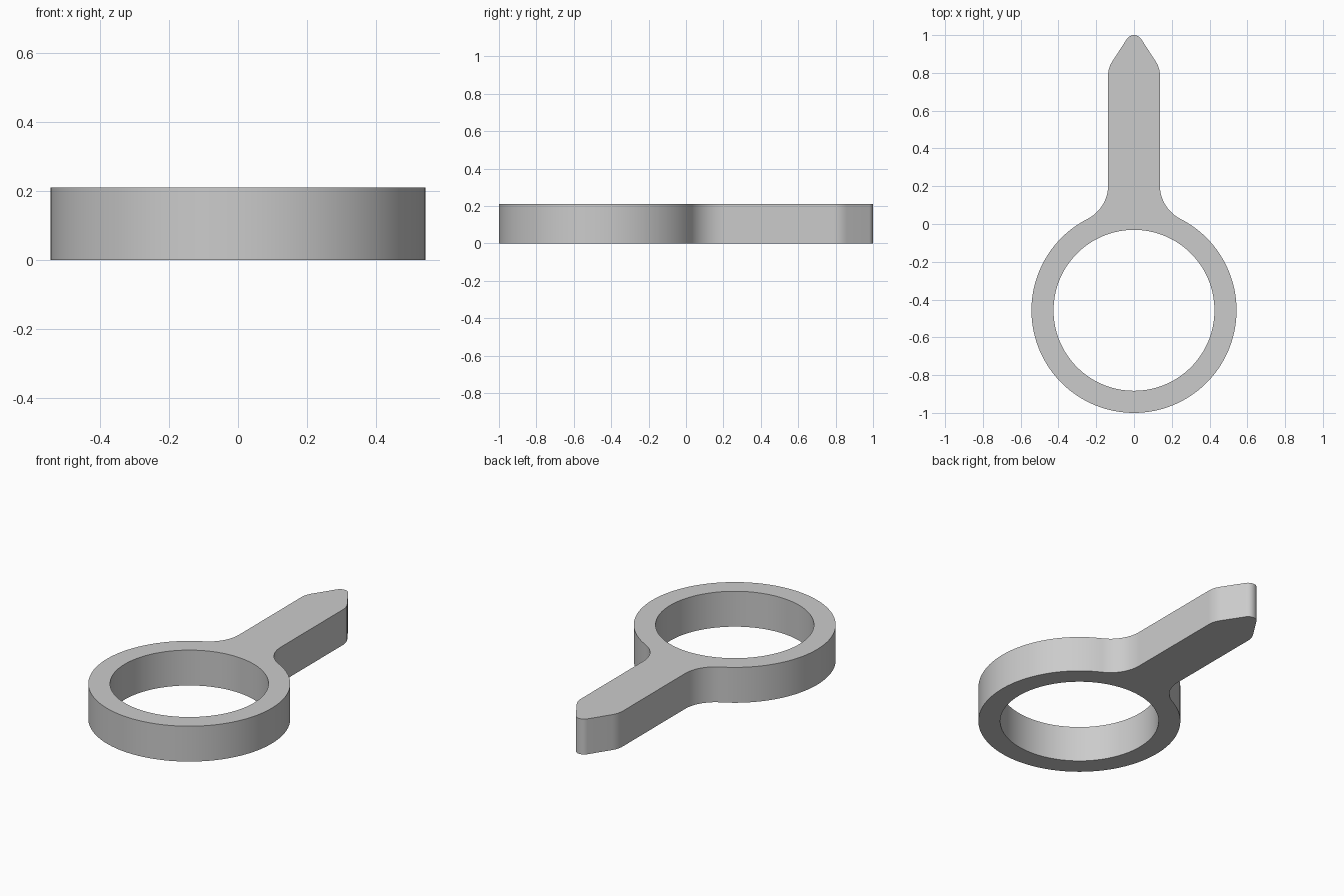
import bpy
import bmesh
from math import sin, cos, tan, atan2, radians, pi, sqrt
from mathutils import Vector

if "Cube" in bpy.data.objects:
    bpy.data.objects.remove(bpy.data.objects["Cube"], do_unlink=True)

HEIGHT = 0.21
RING_Y, OUTER, INNER = -0.457, 0.543, 0.426
HALF = 0.137                      # half width of the handle
FILLET = 0.2                      # blend between ring and handle
TIP_R, CORNER_R, TAPER = 0.045, 0.13, radians(33)


def arc(cx, cy, r, start, end, steps):
    return [(cx + r * cos(start + (end - start) * i / steps),
             cy + r * sin(start + (end - start) * i / steps))
            for i in range(steps + 1)]


# Right half of the outline, from the ring's front round to the tip
fillet_x = HALF + FILLET
fillet_y = RING_Y + sqrt((OUTER + FILLET) ** 2 - fillet_x ** 2)
touch = atan2(fillet_y - RING_Y, fillet_x)

tip_y = 1 - TIP_R
tip_end = (TIP_R * cos(TAPER), tip_y + TIP_R * sin(TAPER))
shoulder_y = tip_end[1] - (HALF - tip_end[0]) / tan(TAPER)
corner_y = shoulder_y - CORNER_R * tan(TAPER / 2)

half = arc(0, RING_Y, OUTER, -pi / 2, touch, 64)
half += arc(fillet_x, fillet_y, FILLET, touch + pi, pi, 16)[1:]
half += arc(HALF - CORNER_R, corner_y, CORNER_R, 0, TAPER, 10)
half += arc(0, tip_y, TIP_R, TAPER, pi / 2, 12)

# Mirror the half, leaving out the two points on the centre line
outline = half + [(-x, y) for x, y in reversed(half[1:-1])]
hole = arc(0, RING_Y, INNER, 0, 2 * pi, 128)[:-1]

# Fill between the loops and extrude to full height
bm = bmesh.new()
edges = []
for loop in (outline, hole):
    verts = [bm.verts.new((x, y, 0)) for x, y in loop]
    edges += [bm.edges.new((verts[i - 1], verts[i])) for i in range(len(verts))]
bmesh.ops.triangle_fill(bm, use_beauty=True, use_dissolve=False,
                        edges=edges, normal=Vector((0, 0, 1)))
result = bmesh.ops.extrude_face_region(bm, geom=bm.faces[:], use_keep_orig=True)
top = [v for v in result["geom"] if isinstance(v, bmesh.types.BMVert)]
bmesh.ops.translate(bm, vec=(0, 0, HEIGHT), verts=top)
bmesh.ops.recalc_face_normals(bm, faces=bm.faces[:])

mesh = bpy.data.meshes.new("ring_with_handle")
bm.to_mesh(mesh)
bm.free()
body = bpy.data.objects.new("ring_with_handle", mesh)
bpy.context.collection.objects.link(body)

# Plain grey
grey = bpy.data.materials.new("light_grey")
grey.use_nodes = True
colour = (0.6, 0.6, 0.6, 1)
grey.diffuse_color = colour
grey.node_tree.nodes["Principled BSDF"].inputs["Base Color"].default_value = colour
mesh.materials.append(grey)

# Smooth walls, crisp rims
bpy.ops.object.select_all(action="DESELECT")
body.select_set(True)
bpy.context.view_layer.objects.active = body
bpy.ops.object.shade_smooth_by_angle(angle=radians(30))
